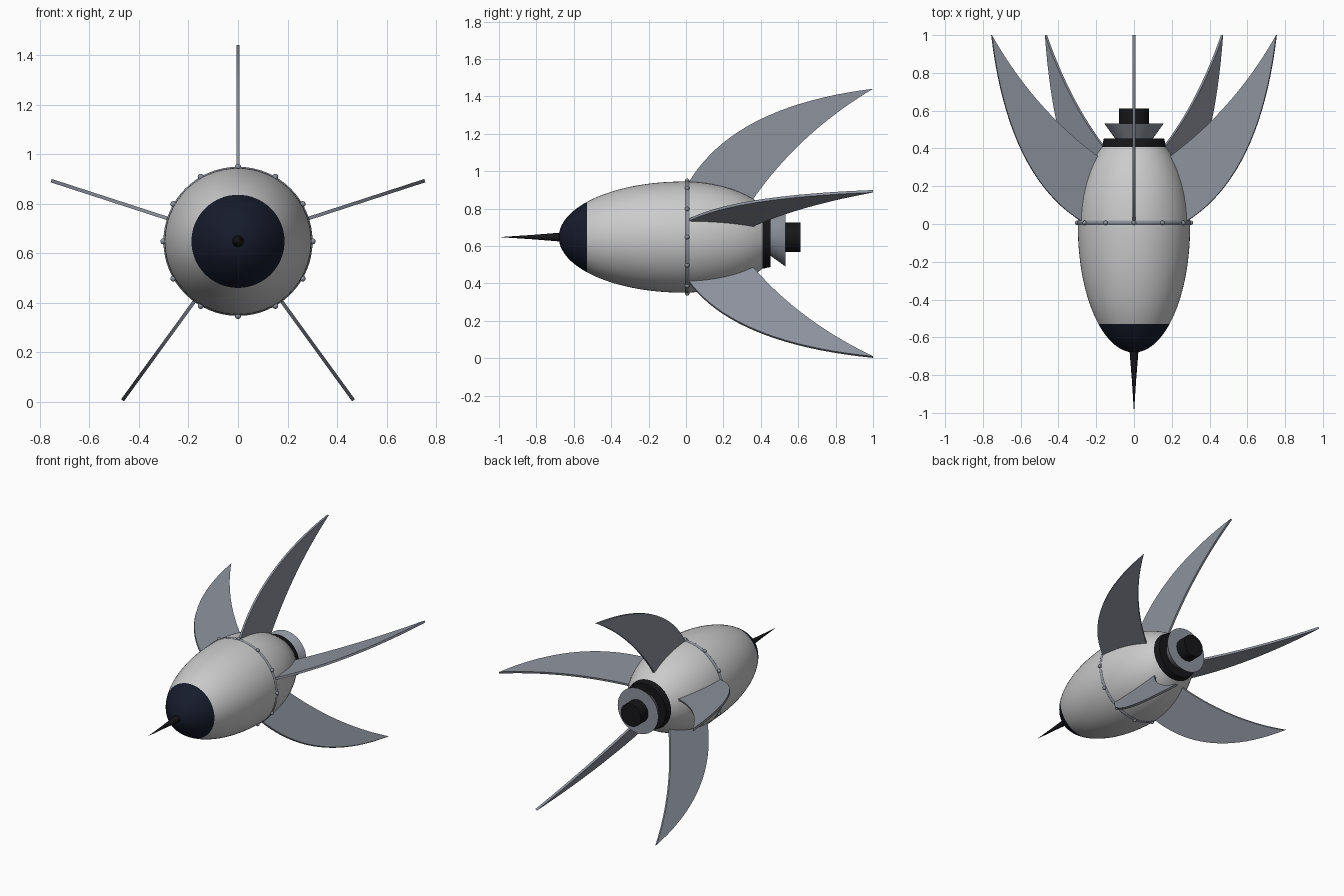
import bpy, bmesh, math
from mathutils import Matrix, Vector

if "Cube" in bpy.data.objects:
    bpy.data.objects.remove(bpy.data.objects["Cube"])

AXIS_Z = 0.648
TAU = 2 * math.pi


def material(name, rgb):
    m = bpy.data.materials.new(name)
    m.diffuse_color = (*rgb, 1)
    m.use_nodes = True
    m.node_tree.nodes["Principled BSDF"].inputs["Base Color"].default_value = m.diffuse_color
    return m


NAVY = material("navy", (0.008, 0.011, 0.025))
BLACK = material("black", (0.008, 0.008, 0.010))
STEEL = material("steel", (0.27, 0.29, 0.34))


def finish(name, bm, mat=None, angle=35):
    bmesh.ops.recalc_face_normals(bm, faces=bm.faces[:])
    mesh = bpy.data.meshes.new(name)
    bm.to_mesh(mesh)
    bm.free()
    obj = bpy.data.objects.new(name, mesh)
    bpy.context.collection.objects.link(obj)
    if mat:
        mesh.materials.append(mat)
    bpy.ops.object.select_all(action='DESELECT')
    obj.select_set(True)
    bpy.context.view_layer.objects.active = obj
    bpy.ops.object.shade_smooth_by_angle(angle=math.radians(angle))
    return obj


def lathe(name, profile, mat=None, n=64):
    """Revolve (y, radius) points about the rocket's axis; close both ends."""
    bm = bmesh.new()
    rings = []
    for y, r in profile:
        if r < 1e-4:
            rings.append([bm.verts.new((0, y, AXIS_Z))])
        else:
            rings.append([bm.verts.new((r * math.sin(TAU * i / n), y,
                                        AXIS_Z + r * math.cos(TAU * i / n))) for i in range(n)])
    for a, b in zip(rings, rings[1:]):
        for i in range(n):
            j = (i + 1) % n
            quad = [a[i % len(a)], a[j % len(a)], b[j % len(b)], b[i % len(b)]]
            bm.faces.new(list(dict.fromkeys(quad)))
    for ring in (rings[0], rings[-1]):
        if len(ring) > 1:
            bm.faces.new(ring)
    return finish(name, bm, mat)


def bezier(a, c, b, n=20):
    a, c, b = Vector(a), Vector(c), Vector(b)
    return [a * (1 - t) ** 2 + c * 2 * t * (1 - t) + b * t * t for t in (i / n for i in range(n + 1))]


# Hull shape: long half ellipse forward, shorter one aft
def hull(y):
    length = 0.665 if y < -0.015 else 0.515
    return (y, 0.297 * math.sqrt(max(0, 1 - ((y + 0.015) / length) ** 2)))


NOSE, SEAM, TAIL = -0.68, -0.53, 0.408
lathe("nose_cap", [hull(NOSE + (SEAM - NOSE) * (i / 14) ** 2) for i in range(15)], NAVY)
lathe("hull", [hull(SEAM + (TAIL - SEAM) * i / 32) for i in range(33)])
lathe("nose_spike", [(-1.0, 0), (-0.83, 0.011), (-0.655, 0.025)], BLACK, 32)

# Engine
lathe("tail_collar", [(0.405, 0.17), (0.452, 0.16)], BLACK)
lathe("nozzle", [(0.445, 0.095), (0.533, 0.158)], STEEL)
lathe("exhaust", [(0.525, 0.079), (0.612, 0.079)], BLACK)

# Rounded band around the middle
lathe("band", [(0.008 - 0.014 * math.cos(math.pi * i / 8),
                0.290 + 0.011 * math.sin(math.pi * i / 8)) for i in range(9)], STEEL)

# Rivets on the band
bm = bmesh.new()
for i in range(12):
    a = TAU * i / 12
    bmesh.ops.create_uvsphere(bm, u_segments=16, v_segments=10, radius=0.012, matrix=Matrix.Translation(
        (0.301 * math.sin(a), 0.006, AXIS_Z + 0.301 * math.cos(a))))
finish("rivets", bm, STEEL)

# Five swept fins, one pointing straight up
outer = bezier((0.01, 0.285), (0.25, 0.70), (1.0, 0.793))
inner = bezier((1.0, 0.793), (0.60, 0.555), (0.35, 0.19))
outline = outer + inner[1:]
for k in range(5):
    bm = bmesh.new()
    face = bm.faces.new([bm.verts.new((-0.007, p.x, p.y)) for p in outline])
    ext = bmesh.ops.extrude_face_region(bm, geom=[face])
    moved = [v for v in ext["geom"] if isinstance(v, bmesh.types.BMVert)]
    bmesh.ops.translate(bm, verts=moved, vec=(0.014, 0, 0))
    bm.transform(Matrix.Translation((0, 0, AXIS_Z)) @ Matrix.Rotation(TAU * k / 5, 4, 'Y'))
    finish(f"fin_{k + 1}", bm, STEEL)
